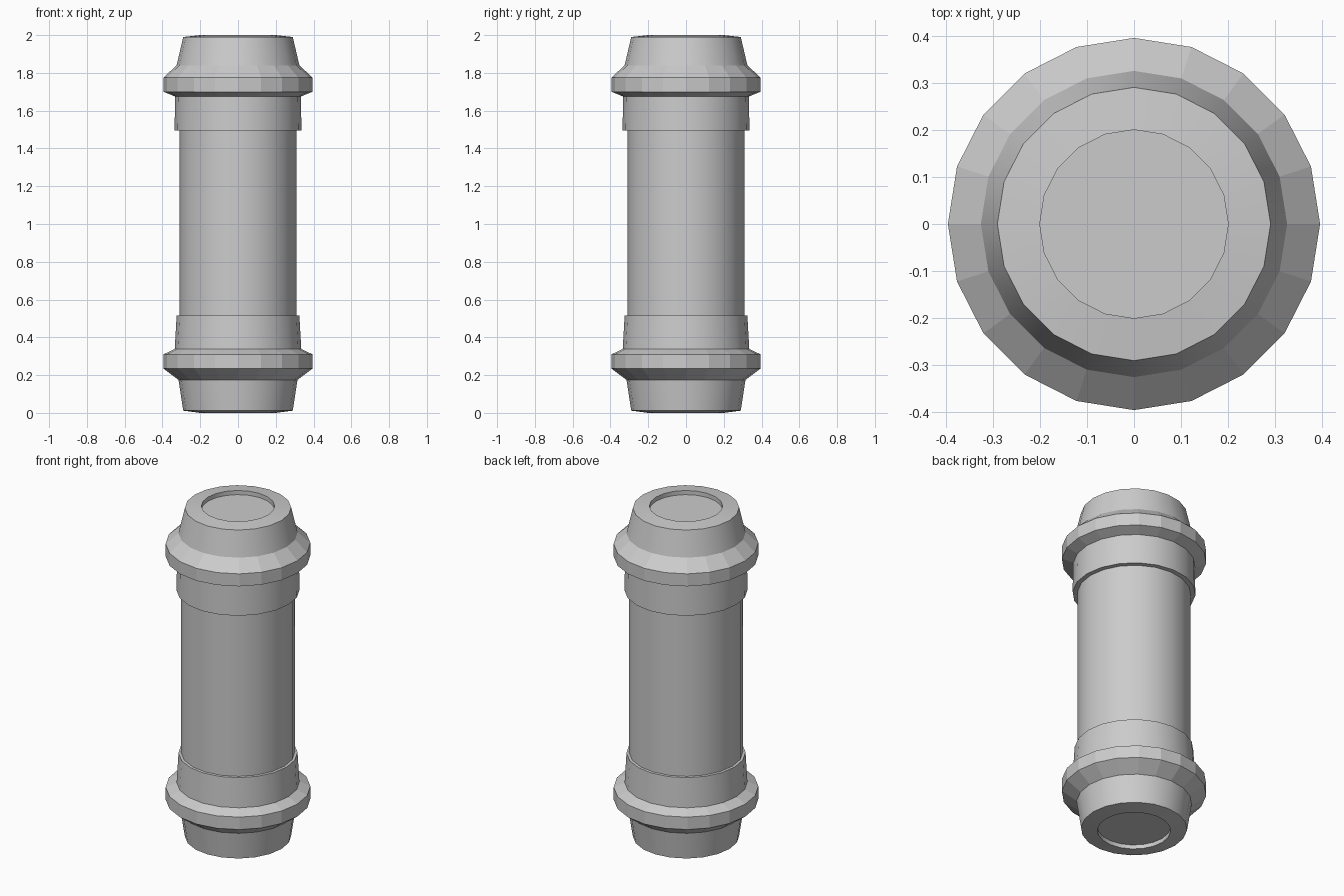
import bpy, bmesh
from math import cos, sin, pi, radians

if "Cube" in bpy.data.objects:
    bpy.data.objects.remove(bpy.data.objects["Cube"])

SIDES = 20


def lathe(name, profile, smooth=True, close=()):
    """Revolve (radius, z) points around z; 'close' lists profile ends to fill."""
    bm = bmesh.new()
    rings = [[bm.verts.new((r * cos(2 * pi * i / SIDES), r * sin(2 * pi * i / SIDES), z))
              for i in range(SIDES)] for r, z in profile]
    for a, b in zip(rings, rings[1:]):
        for i in range(SIDES):
            j = (i + 1) % SIDES
            bm.faces.new((a[i], a[j], b[j], b[i]))
    for end in close:
        ring = rings[end]
        bm.faces.new(ring if end == -1 else ring[::-1])
    mesh = bpy.data.meshes.new(name)
    bm.to_mesh(mesh)
    bm.free()
    obj = bpy.data.objects.new(name, mesh)
    bpy.context.collection.objects.link(obj)
    if smooth:
        bpy.ops.object.select_all(action='DESELECT')
        obj.select_set(True)
        bpy.context.view_layer.objects.active = obj
        bpy.ops.object.shade_smooth_by_angle(angle=radians(25))
    return obj


# Tapered ends with a shallow round recess
lathe("bottom_end", [(0.20, 0.025), (0.20, 0.0), (0.29, 0.012), (0.315, 0.175)], close=(0,))
lathe("top_end", [(0.325, 1.84), (0.29, 1.99), (0.20, 2.0), (0.20, 1.975)], close=(-1,))

# Faceted rings
lathe("bottom_ring", [(0.315, 0.175), (0.395, 0.235), (0.395, 0.31), (0.335, 0.338)], smooth=False)
lathe("top_ring", [(0.333, 1.675), (0.395, 1.70), (0.395, 1.775), (0.325, 1.84)], smooth=False)

# Cuffs stepping out from the shaft
lathe("bottom_cuff", [(0.335, 0.338), (0.325, 0.515), (0.31, 0.516)])
lathe("top_cuff", [(0.31, 1.494), (0.336, 1.495), (0.333, 1.675)])

# Plain shaft
lathe("shaft", [(0.31, 0.516), (0.31, 1.494)])
